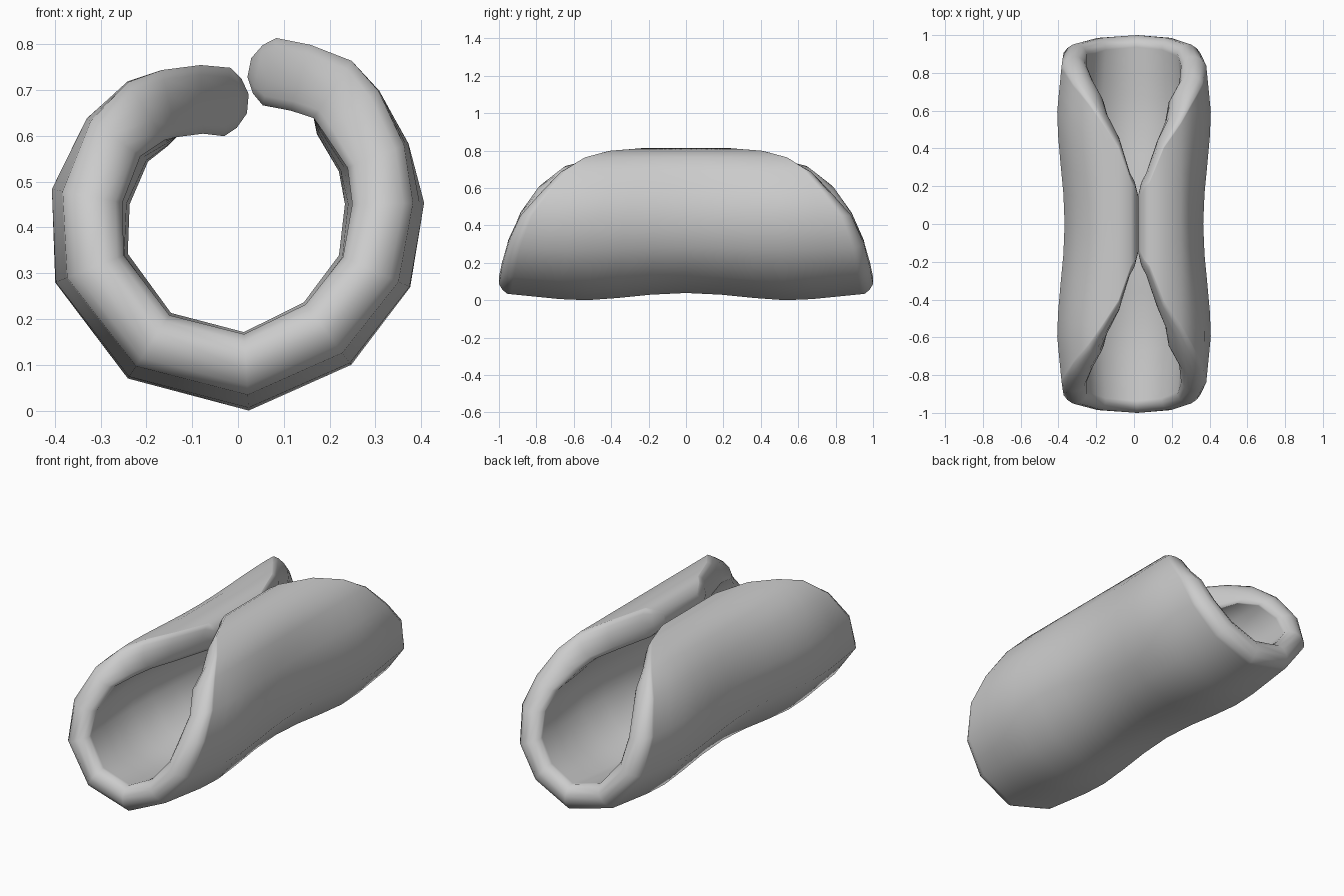
import bpy, bmesh
from math import sin, pi
from mathutils import Vector

if "Cube" in bpy.data.objects:
    bpy.data.objects.remove(bpy.data.objects["Cube"])

# Outer cross-section of the rolled sheet, left tip -> bottom -> right tip (x, z)
PROFILE = [Vector(p) for p in [
    (-.015, .75), (-.08, .756), (-.165, .745), (-.24, .72), (-.33, .64), (-.405, .485),
    (-.40, .28), (-.24, .07), (.025, 0), (.25, .10), (.38, .27), (.408, .455),
    (.375, .585), (.31, .70), (.25, .765), (.16, .80), (.085, .815)]]
# Half-length in y of the sheet, bottom -> tip
REACH = [1, .985, .95, .885, .79, .69, .585, .455, .27]
WAIST = .04
RIM = [(.026, .14), (.045, .36), (.045, .64), (.026, .86)]   # (outward, depth share)
ROWS = [sin(j * pi / 16) for j in range(-8, 9)]


def tangent(i):
    a, b = PROFILE[max(i - 1, 0)], PROFILE[min(i + 1, 16)]
    return (b - a).normalized()


def bulge(y):
    """Radial swelling along the length: a waist in the middle, tucked ends."""
    y = abs(y)
    return sin(pi / 2 * min(y / .6, 1)) ** 2 - 1.0 * max(0, (y - .6) / .4)


def column(i, ext=0, share=0):
    """Closed loop round the sheet at one profile point; ext/share round the tips."""
    k = abs(i - 8)
    thick = .133 if k < 5 else .15
    inset = share * thick
    t = tangent(i)
    n = Vector((-t.y, t.x))
    base = PROFILE[i] + t * (ext if i > 8 else -ext)
    full = REACH[k] - .045
    waist = WAIST * max(0, min(1, (6 - k) / 2.5))

    def pt(y, depth):
        p = base + n * (depth + waist * (bulge(min(full, .6)) - bulge(y)))
        return (p.x, y, p.y)

    squash = 1 - 2 * share
    rim = [(e * squash, inset + d * thick * squash) for e, d in RIM]
    full -= inset * 1.6
    loop = [pt(v * full, inset) for v in ROWS]
    loop += [pt(full + e, d) for e, d in rim]
    loop += [pt(v * full, thick - inset) for v in reversed(ROWS)]
    loop += [pt(-full - e, d) for e, d in reversed(rim)]
    return loop


# Rolled shell: loft columns from tip to tip, with rounded tip edges
bm = bmesh.new()
loops = [column(0, e, d) for e, d in reversed(RIM[:2])]
loops += [column(i) for i in range(17)]
loops += [column(16, e, d) for e, d in RIM[:2]]
cols = [[bm.verts.new(c) for c in lp] for lp in loops]
for a, b in zip(cols, cols[1:]):
    n = len(a)
    for i in range(n):
        j = (i + 1) % n
        bm.faces.new((a[i], a[j], b[j], b[i]))
for end in (cols[0], cols[-1]):
    bm.faces.new(end)
bmesh.ops.recalc_face_normals(bm, faces=bm.faces)

# Stand on the ground and centre
low = min(v.co.z for v in bm.verts)
mid = (min(v.co.x for v in bm.verts) + max(v.co.x for v in bm.verts)) / 2
for v in bm.verts:
    v.co.z -= low
    v.co.x -= mid
me = bpy.data.meshes.new("rolled_shell")
bm.to_mesh(me)
bm.free()
me.polygons.foreach_set("use_smooth", [True] * len(me.polygons))
ob = bpy.data.objects.new("rolled_shell", me)
bpy.context.collection.objects.link(ob)
